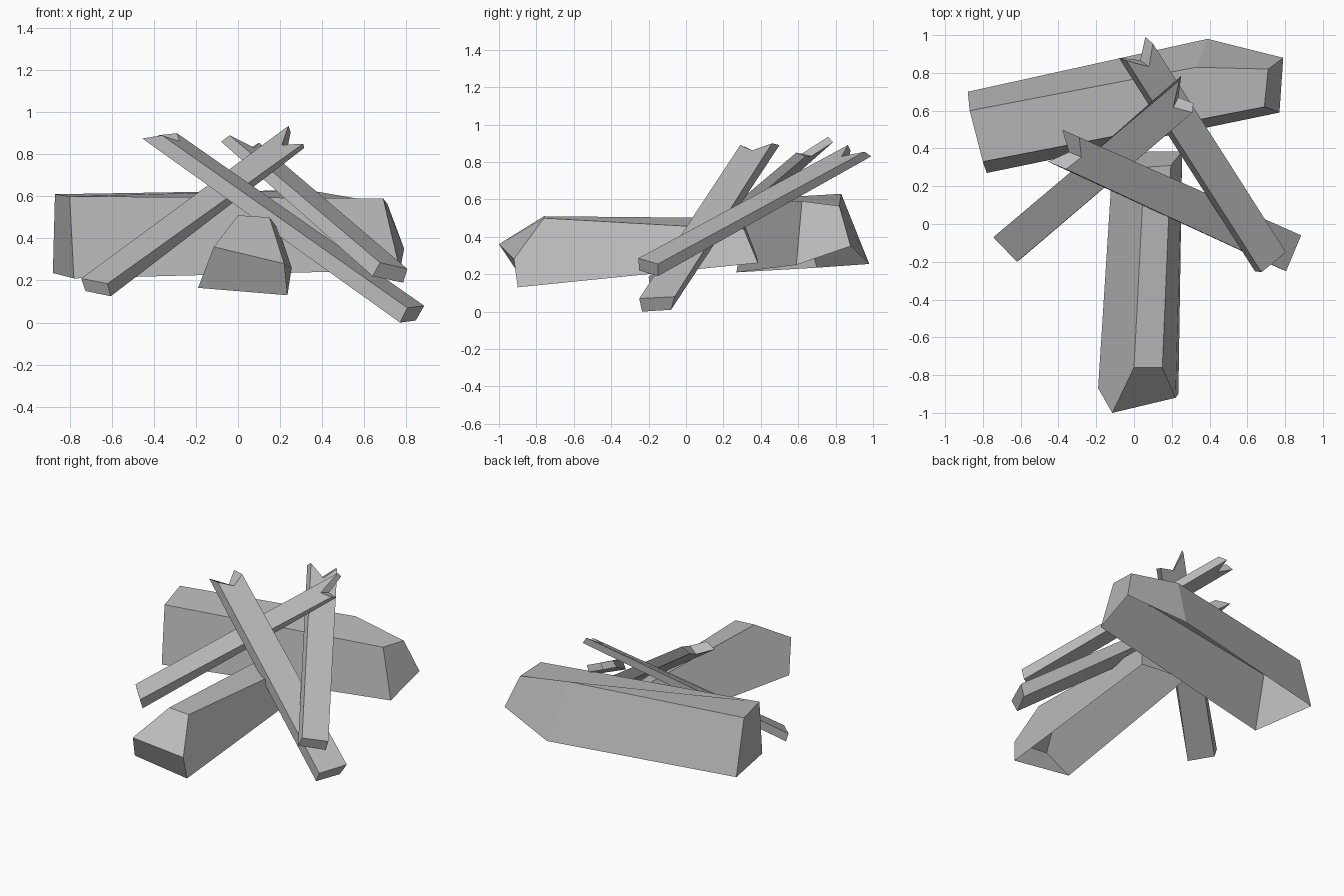
import bpy
import bmesh
from mathutils import Vector

# Remove the default object
default_cube = bpy.data.objects.get("Cube")
if default_cube:
    bpy.data.objects.remove(default_cube, do_unlink=True)

# Single weathered grey for the whole pile
grey = bpy.data.materials.new("wood_grey")
grey.use_nodes = True
colour = (0.5, 0.5, 0.5, 1)
grey.diffuse_color = colour
shader = grey.node_tree.nodes["Principled BSDF"]
shader.inputs["Base Color"].default_value = colour


def make_part(name, corners, faces):
    """Build a flat-shaded part from named corners and faces listed by name."""
    bm = bmesh.new()
    verts = {key: bm.verts.new(co) for key, co in corners.items()}
    for face in faces:
        bm.faces.new([verts[key] for key in face.split()])
    bmesh.ops.recalc_face_normals(bm, faces=bm.faces)
    mesh = bpy.data.meshes.new(name)
    bm.to_mesh(mesh)
    bm.free()
    mesh.materials.append(grey)
    part = bpy.data.objects.new(name, mesh)
    bpy.context.collection.objects.link(part)
    return part


def make_plank(name, foot, tip, notch_low, notch_high):
    """Board with a V-notched tip. Corners run low left, low right, high right, high left."""
    keys = ("low_left", "low_right", "high_right", "high_left")
    corners = {"foot_" + k: Vector(p) for k, p in zip(keys, foot)}
    corners.update({"tip_" + k: Vector(p) for k, p in zip(keys, tip)})
    # The notch sits midway across the tip, pulled back along the board
    for level, depth in (("low", notch_low), ("high", notch_high)):
        ends = {}
        for end in ("foot", "tip"):
            left = corners[f"{end}_{level}_left"]
            right = corners[f"{end}_{level}_right"]
            ends[end] = (left + right) / 2
        corners["notch_" + level] = ends["tip"].lerp(ends["foot"], depth)
    faces = [" ".join("foot_" + k for k in keys)]
    for level in ("low", "high"):
        faces.append(f"foot_{level}_left foot_{level}_right tip_{level}_right "
                     f"notch_{level} tip_{level}_left")
    for side in ("left", "right"):
        faces.append(f"foot_low_{side} foot_high_{side} tip_high_{side} tip_low_{side}")
        faces.append(f"tip_low_{side} tip_high_{side} notch_high notch_low")
    return make_plank_part(name, corners, faces)


def make_plank_part(name, corners, faces):
    return make_part(name, corners, faces)


# Back log: tapered beam, open underneath, with one rear corner cut away
make_part("back_log", {
    "start_back_base": (-.88, .70, .235), "start_back_top": (-.87, .60, .61),
    "start_front_top": (-.80, .33, .60), "start_front_base": (-.78, .27, .21),
    "end_back_base": (.39, .98, .255), "end_back_top": (.33, .83, .63),
    "end_front_top": (.69, .62, .59), "end_front_base": (.77, .59, .25),
    "cut_top": (.71, .82, .565), "cut_base": (.79, .88, .35),
}, [
    "start_back_base start_back_top start_front_top start_front_base",
    "start_front_top start_front_base end_front_base end_front_top",
    "start_back_top start_front_top end_front_top cut_top end_back_top",
    "start_back_base start_back_top end_back_top end_back_base",
    "end_back_base end_back_top cut_top cut_base",
    "end_front_top end_front_base cut_base cut_top",
])

# Front log: narrower top, open underneath, with a sloped nose
make_part("front_log", {
    "nose_left_base": (-.19, -.87, .165), "nose_right_base": (.235, -.90, .13),
    "nose_left": (-.115, -1, .36), "nose_right": (.22, -.92, .28),
    "top_left": (0, -.76, .51), "top_right": (.15, -.76, .50),
    "rear_left_base": (-.11, .38, .29), "rear_right_base": (.255, .385, .26),
    "rear_left_top": (.055, .30, .50), "rear_right_top": (.195, .31, .44),
}, [
    "nose_left_base nose_right_base nose_right nose_left",
    "nose_left nose_right top_right top_left",
    "top_left top_right rear_right_top rear_left_top",
    "nose_left_base nose_left top_left rear_left_top rear_left_base",
    "nose_right_base nose_right top_right rear_right_top rear_right_base",
    "rear_left_base rear_left_top rear_right_top rear_right_base",
])

# Three leaning planks crossing over the logs
make_plank("long_plank",
           [(.77, -.235, 0), (.845, -.08, .01), (.885, -.06, .08), (.805, -.25, .07)],
           [(-.455, .33, .875), (-.38, .50, .89), (-.29, .46, .90), (-.36, .29, .89)],
           .06, .04)
make_plank("right_plank",
           [(.64, -.25, .22), (.785, -.15, .19), (.805, -.15, .255), (.675, -.255, .285)],
           [(-.08, .88, .86), (.06, .99, .83), (.10, .955, .855), (-.04, .865, .89)],
           .06, .07)
make_plank("left_plank",
           [(-.725, -.07, .15), (-.605, -.19, .125), (-.62, -.20, .185), (-.745, -.07, .21)],
           [(.25, .785, .905), (.315, .64, .83), (.31, .59, .85), (.24, .76, .935)],
           .05, .07)
